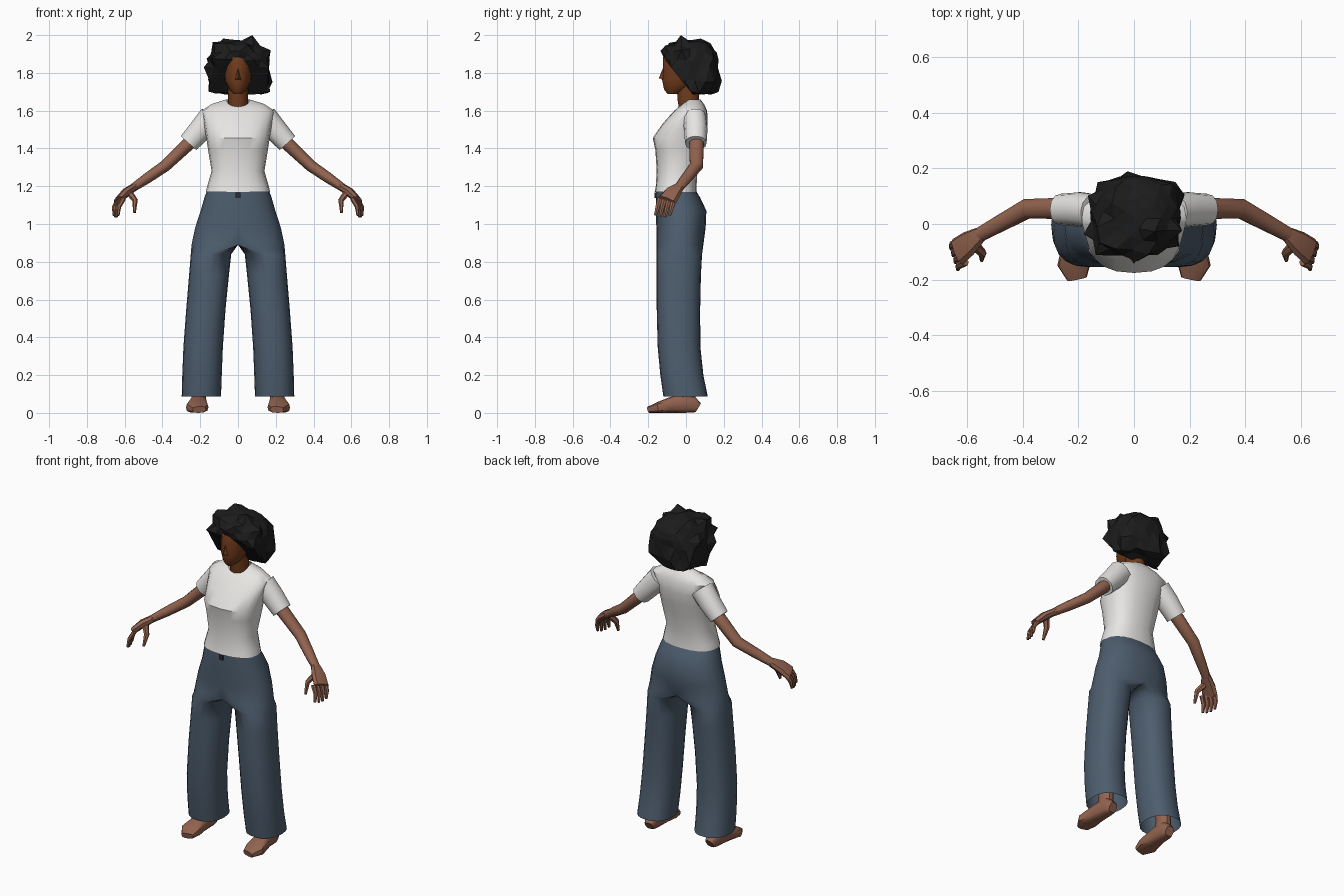
import bpy, bmesh, math, random
from mathutils import Vector

if "Cube" in bpy.data.objects:
    bpy.data.objects.remove(bpy.data.objects["Cube"])

random.seed(4)


def material(name, rgb):
    m = bpy.data.materials.new(name)
    m.diffuse_color = (*rgb, 1)
    m.use_nodes = True
    m.node_tree.nodes["Principled BSDF"].inputs["Base Color"].default_value = m.diffuse_color
    return m


WHITE = material("white cotton", (0.80, 0.79, 0.77))
DENIM = material("blue denim", (0.075, 0.11, 0.155))
SKIN = material("body skin", (0.29, 0.125, 0.078))
FACE = material("face skin", (0.17, 0.045, 0.012))
HAIR = material("black hair", (0.012, 0.012, 0.012))
DARK = material("dark button", (0.02, 0.025, 0.035))


def finish(bm, name, mat, mirror=False, angle=40):
    bmesh.ops.recalc_face_normals(bm, faces=bm.faces)
    me = bpy.data.meshes.new(name)
    bm.to_mesh(me)
    bm.free()
    me.materials.append(mat)
    for p in me.polygons:
        p.use_smooth = angle > 0
    if angle > 0:
        me.set_sharp_from_angle(angle=math.radians(angle))
    ob = bpy.data.objects.new(name, me)
    bpy.context.collection.objects.link(ob)
    if mirror:
        mod = ob.modifiers.new("mirror", 'MIRROR')
        mod.use_clip = True
        mod.merge_threshold = 0.0005
    return ob


def skin_rings(rings, caps=True):
    """Join a list of equal point rings into a surface."""
    bm = bmesh.new()
    vs = [[bm.verts.new(p) for p in r] for r in rings]
    n = len(rings[0])
    for a, b in zip(vs, vs[1:]):
        for i in range(n):
            j = (i + 1) % n
            bm.faces.new((a[i], a[j], b[j], b[i]))
    if caps:
        bm.faces.new(vs[0])
        bm.faces.new(vs[-1])
    return bm


def power(v, p):
    return math.copysign(abs(v) ** (2 / p), v)


def circle(n, p=2.0):
    """Unit superellipse points as (cos, sin) pairs."""
    out = []
    for i in range(n):
        t = 2 * math.pi * i / n
        c, s = round(math.cos(t), 9), round(math.sin(t), 9)
        out.append((power(c, p), power(s, p)))
    return out


def upright(rows, n=16, p=2.0):
    """Rings from (z, half width, front y, back y, front drop)."""
    return [[(rx * c, (yf + yb) / 2 + (yb - yf) / 2 * s, z - drop * max(0, -s))
             for c, s in circle(n, p)] for z, rx, yf, yb, drop in rows]


def tube(name, path, radii, mat, n=8, ref=(0, 1, 0), p=2.0, caps=True):
    """Mirrored limb along a path; radii are (across, along ref)."""
    pts = [Vector(q) for q in path]
    rings = []
    for i, q in enumerate(pts):
        d = (pts[min(i + 1, len(pts) - 1)] - pts[max(i - 1, 0)]).normalized()
        r = Vector(ref)
        b = (r - d * r.dot(d)).normalized()
        a = d.cross(b)
        ra, rb = radii[i]
        rings.append([q + a * ra * c + b * rb * s for c, s in circle(n, p)])
    return finish(skin_rings(rings, caps), name, mat, mirror=True)


# Shirt body, with a dropped neckline at the front
finish(skin_rings(upright([
    (1.17, .170, -.166, .057, 0), (1.20, .163, -.160, .056, 0),
    (1.28, .140, -.155, .060, 0), (1.39, .158, -.162, .085, 0),
    (1.455, .168, -.176, .100, 0), (1.53, .180, -.125, .115, 0),
    (1.60, .192, -.062, .112, 0), (1.635, .140, -.046, .095, .02),
    (1.66, .060, -.036, .076, .038)], 20, 2.4), caps=False), "shirt_body", WHITE)

# Sleeves
tube("sleeves", [(.14, .045, 1.563), (.20, .052, 1.497), (.262, .052, 1.428)],
     [(.070, .062), (.062, .062), (.055, .057)], WHITE, n=12, p=2.2)

# Arms
tube("arms", [(.20, .055, 1.49), (.262, .056, 1.425), (.385, .055, 1.308),
              (.48, .003, 1.243), (.562, -.042, 1.187)],
     [(.036, .04), (.036, .04), (.031, .037), (.028, .031), (.021, .026)], SKIN, n=10)

# Hands: palm, four curled fingers, thumb
tube("palms", [(.55, -.035, 1.195), (.595, -.07, 1.165), (.635, -.10, 1.125)],
     [(.021, .027), (.024, .046), (.019, .052)], SKIN, p=2.5)
for i in range(4):
    x, y = .650 - .008 * i, -.062 - .025 * i
    tip = 1.045 - .008 * (i in (1, 2))
    tube("finger_%d" % (i + 1),
         [(x - .02, y, 1.135), (x + .005, y - .013, 1.09), (x + .008, y - .025, tip)],
         [(.013, .015), (.012, .013), (.007, .009)], SKIN, n=6)
tube("thumbs", [(.575, -.075, 1.165), (.545, -.105, 1.125), (.548, -.13, 1.06)],
     [(.018, .02), (.015, .017), (.007, .009)], SKIN, n=6)

# Trousers: half a hip oval that turns into one full leg oval, then mirrored
rows = [(1.18, 0, .163, -.158, .050, 0), (1.14, 0, .178, -.160, .075, 0),
        (1.07, 0, .198, -.160, .108, 0), (.98, 0, .227, -.157, .104, 0),
        (.89, 0, .246, -.155, .092, 0), (.84, .036, .250, -.155, .085, 1),
        (.73, .048, .259, -.155, .079, 1), (.55, .066, .274, -.155, .075, 1),
        (.35, .080, .289, -.150, .076, 1), (.20, .086, .295, -.136, .092, 1),
        (.088, .090, .298, -.120, .115, 1)]
rings = []
for z, xi, xo, yf, yb, leg in rows:
    ring = []
    for c, s in circle(20, 2.3):
        x = (xi + xo) / 2 + (xo - xi) / 2 * c if leg else max(0, xo * c)
        ring.append((x, (yf + yb) / 2 + (yb - yf) / 2 * s, z))
    rings.append(ring)
bm = skin_rings(rings, caps=False)
inner = [f for f in bm.faces if all(abs(v.co.x) < 1e-5 for v in f.verts)]
bmesh.ops.delete(bm, geom=inner, context='FACES')
finish(bm, "trousers", DENIM, mirror=True, angle=50)

# Waist button
bm = bmesh.new()
bmesh.ops.create_cube(bm, size=1)
for v in bm.verts:
    v.co = (v.co.x * .024, -.163 + v.co.y * .008, 1.152 + v.co.z * .03)
finish(bm, "waist_button", DARK, angle=0)

# Feet and ankles
foot = [(.205, .064, .055, .026), (.207, .035, .09, .040), (.208, -.03, .10, .042),
        (.212, -.09, .080, .050), (.216, -.145, .058, .060), (.205, -.197, .034, .036)]
tube("feet", [(x, y, h / 2) for x, y, h, w in foot],
     [(h / 2, w) for x, y, h, w in foot], SKIN, n=12, ref=(1, 0, 0), p=3)
tube("ankles", [(.208, .0, .05), (.208, .005, .12), (.20, .0, .30)],
     [(.040, .055), (.038, .048), (.045, .05)], SKIN, n=10)

# Neck and head
finish(skin_rings(upright([(1.57, .055, -.03, .072, 0), (1.66, .052, -.045, .07, 0),
                           (1.76, .052, -.05, .07, 0)], 12)), "neck", FACE)
finish(skin_rings(upright([
    (1.688, .022, -.098, -.05, 0), (1.712, .046, -.116, .02, 0),
    (1.76, .070, -.126, .09, 0), (1.82, .077, -.122, .12, 0),
    (1.88, .076, -.122, .12, 0), (1.94, .05, -.09, .09, 0)], 16)), "head", FACE)

# Nose: a small wedge
bm = bmesh.new()
pts = [(-.018, -.118, 1.762), (.018, -.118, 1.762), (0, -.118, 1.835), (0, -.144, 1.772)]
bmesh.ops.convex_hull(bm, input=[bm.verts.new(q) for q in pts])
finish(bm, "nose", FACE, angle=0)

# Hair: a rounded, spiky ball, cut back around the face and flat below
bm = bmesh.new()
bmesh.ops.create_icosphere(bm, subdivisions=3, radius=1)
for v in bm.verts:
    d = v.co.normalized()
    k = sum(abs(q) ** 2.5 for q in d) ** (-1 / 2.5)
    k *= random.uniform(1.08, 1.17) if random.random() < .2 else random.uniform(.93, 1.02)
    x, y = .006 + .165 * d.x * k, .02 + .153 * d.y * k
    z = 1.83 + (.147 if d.z > 0 else .25) * d.z * k
    z = min(2.0, max(z, 1.685 + random.uniform(0, .02)))
    if z < 1.885:
        y = max(y, -.112 + (1.87 - z) * .8)
    v.co = (x, y, z)
max(bm.verts, key=lambda v: v.co.z).co.z = 2.0
finish(bm, "hair", HAIR, angle=0)
